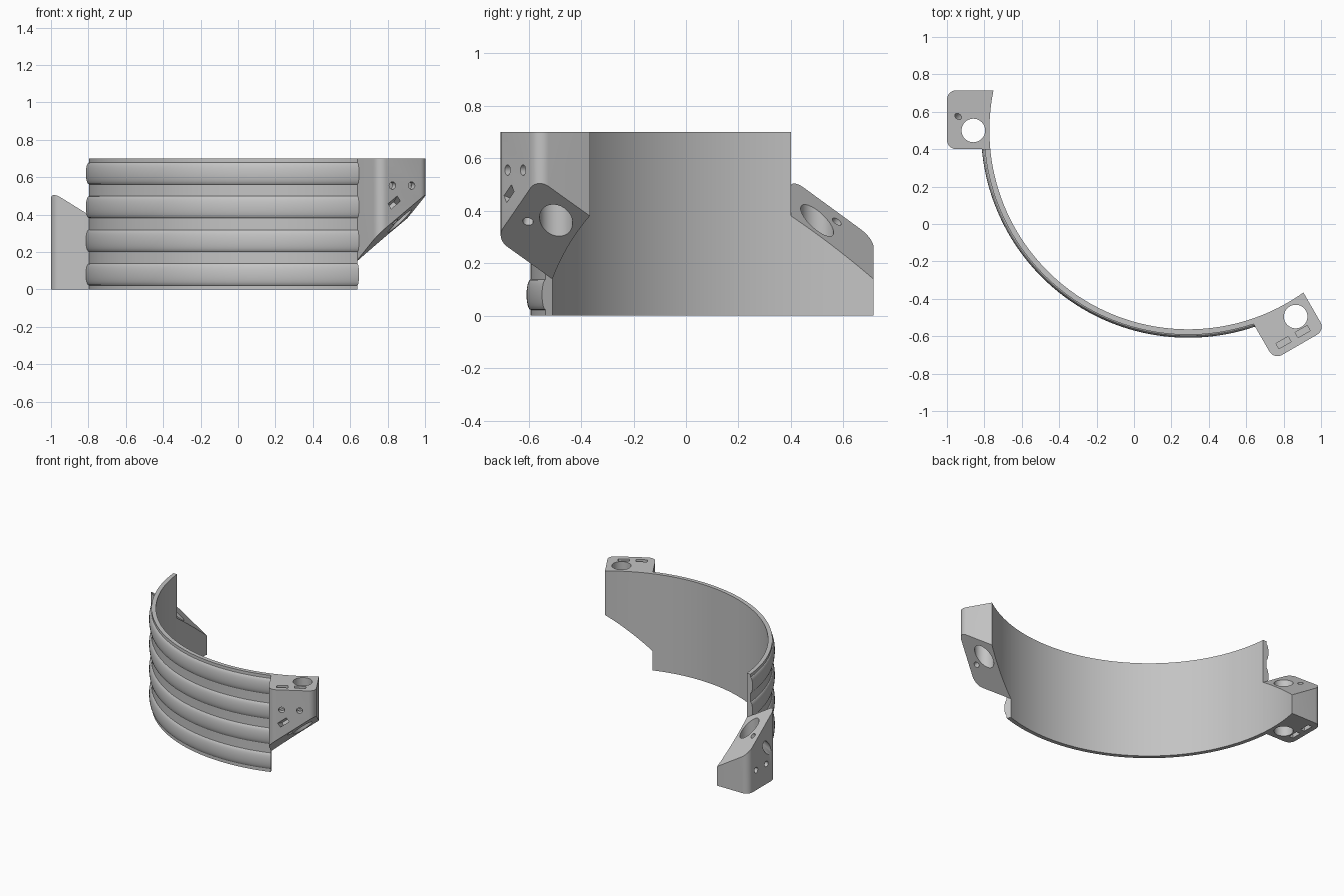
import bpy, bmesh
from math import sin, cos, asin, pi, radians
from mathutils import Vector, Matrix

cube = bpy.data.objects.get("Cube")
if cube:
    bpy.data.objects.remove(cube, do_unlink=True)

# Main dimensions; lugs are built in a local frame: x radial, y tangential
CENTRE = Vector((0.29, 0.5, 0))
R_IN, R_OUT, BEAD = 1.063, 1.092, 0.016
HEIGHT = 0.70
T0, T1, U_MAX, ROUND = -0.215, 0.1, 1.29, 0.05
LEFT, RIGHT = pi, radians(300)

grey = bpy.data.materials.new("plain grey")
grey.use_nodes = True
grey.diffuse_color = (0.55, 0.55, 0.55, 1)
grey.node_tree.nodes["Principled BSDF"].inputs["Base Color"].default_value = grey.diffuse_color


def make_object(name, bm):
    bmesh.ops.recalc_face_normals(bm, faces=bm.faces)
    mesh = bpy.data.meshes.new(name)
    bm.to_mesh(mesh)
    bm.free()
    mesh.materials.append(grey)
    obj = bpy.data.objects.new(name, mesh)
    bpy.context.collection.objects.link(obj)
    return obj


def smooth(obj):
    bpy.ops.object.select_all(action='DESELECT')
    obj.select_set(True)
    bpy.context.view_layer.objects.active = obj
    bpy.ops.object.shade_smooth_by_angle(angle=radians(30))


def slant(u, t):
    """Height of the sloping mating plane shared by both lugs."""
    return 0.38 + 0.62 * (u - 1.058) + 0.73 * (t - T1)


NORMAL = Vector((-0.62, -0.73, 1)).normalized()
ALONG = Vector((0, 1, 0.73)).normalized()


# Curved band with four raised beads, swept between the two flat ends
def build_band(steps=80, bead_steps=12):
    profile = [(R_IN, 0), (R_OUT, 0)]
    for i in range(4):
        z = 0.08 + 0.18 * i
        for k in range(bead_steps + 1):
            a = pi * k / bead_steps
            profile.append((R_OUT + BEAD * sin(a), z - 0.058 * cos(a)))
    profile += [(R_OUT, HEIGHT), (R_IN, HEIGHT)]
    bm = bmesh.new()
    rings = []
    for i in range(steps + 1):
        ring = []
        for r, z in profile:
            start, end = LEFT + asin(T1 / r), RIGHT + asin(T0 / r)
            a = start + (end - start) * i / steps
            ring.append(bm.verts.new((r * cos(a), r * sin(a), z)))
        rings.append(ring)
    n = len(profile)
    for a, b in zip(rings, rings[1:]):
        for k in range(n):
            bm.faces.new((a[k], a[(k + 1) % n], b[(k + 1) % n], b[k]))
    bm.faces.new(rings[0])
    bm.faces.new(rings[-1])
    band = make_object("ribbed_band", bm)
    band.location = CENTRE
    smooth(band)


# Cutter helpers
def cylinder(start, end, radius):
    start, end = Vector(start), Vector(end)
    axis = end - start
    bm = bmesh.new()
    place = Matrix.Translation((start + end) / 2) @ axis.to_track_quat('Z', 'Y').to_matrix().to_4x4()
    bmesh.ops.create_cone(bm, cap_ends=True, segments=40, radius1=radius,
                          radius2=radius, depth=axis.length, matrix=place)
    return make_object("hole_cutter", bm)


def box(centre, size, axes=None):
    bm = bmesh.new()
    turn = Matrix(axes).transposed().to_4x4() if axes else Matrix()
    place = Matrix.Translation(centre) @ turn @ Matrix.Diagonal((*size, 1))
    bmesh.ops.create_cube(bm, size=1, matrix=place)
    return make_object("slot_cutter", bm)


def footprint():
    points = []
    a0, a1 = asin(T0 / R_IN), asin(T1 / R_IN)
    for i in range(13):
        a = a0 + (a1 - a0) * i / 12
        points.append((R_IN * cos(a), R_IN * sin(a)))
    for t, first in ((T1 - ROUND, pi / 2), (T0 + ROUND, 0)):
        for i in range(9):
            a = first - pi / 2 * i / 8
            points.append((U_MAX - ROUND + ROUND * cos(a), t + ROUND * sin(a)))
    return points


# Clamping lug, either below or above the sloping plane
def build_lug(name, angle, upper):
    bm = bmesh.new()
    pts = footprint()
    flat = HEIGHT if upper else 0
    base = [bm.verts.new((u, t, flat)) for u, t in pts]
    slope = [bm.verts.new((u, t, slant(u, t))) for u, t in pts]
    for k in range(len(pts)):
        j = (k + 1) % len(pts)
        bm.faces.new((base[k], base[j], slope[j], slope[k]))
    bm.faces.new(base)
    bm.faces.new(slope)
    lug = make_object(name, bm)

    # Main bolt hole
    cutters = [cylinder((1.149, 0, -0.1), (1.149, 0, 0.8), 0.063)]
    # Screw square to the sloping plane
    seat = Vector((1.23, -0.075, slant(1.23, -0.075)))
    if upper:
        cutters.append(cylinder(seat - NORMAL * 0.05, seat + NORMAL * 0.15, 0.02))
        cutters.append(box((U_MAX, -0.115, 0.465), (0.16, 0.07, 0.03),
                           (ALONG.cross(NORMAL), ALONG, NORMAL)))
    else:
        cutters.append(cylinder(seat + NORMAL * 0.05, seat - NORMAL * 0.2, 0.02))
        cutters.append(cylinder(seat - NORMAL * 0.08, seat - NORMAL * 0.26, 0.031))
    # Two side screws with nut slots
    z = 0.555 if upper else HEIGHT - 0.555
    for t in (-0.126, -0.008):
        cutters.append(cylinder((1.2, t, z), (1.4, t, z), 0.02))
        middle = HEIGHT - 0.08 if upper else 0.08
        cutters.append(box((1.237, t, middle), (0.032, 0.075, 0.2)))

    for cutter in cutters:
        cutter.hide_render = True
        mod = lug.modifiers.new("cut", 'BOOLEAN')
        mod.operation = 'DIFFERENCE'
        mod.solver = 'EXACT'
        mod.object = cutter
    bpy.context.view_layer.update()
    graph = bpy.context.evaluated_depsgraph_get()
    mesh = bpy.data.meshes.new_from_object(lug.evaluated_get(graph))
    lug.modifiers.clear()
    lug.data = mesh
    for cutter in cutters:
        bpy.data.objects.remove(cutter, do_unlink=True)
    lug.location = CENTRE
    lug.rotation_euler.z = angle
    smooth(lug)


build_band()
build_lug("lower_lug", LEFT, False)
build_lug("upper_lug", RIGHT, True)
